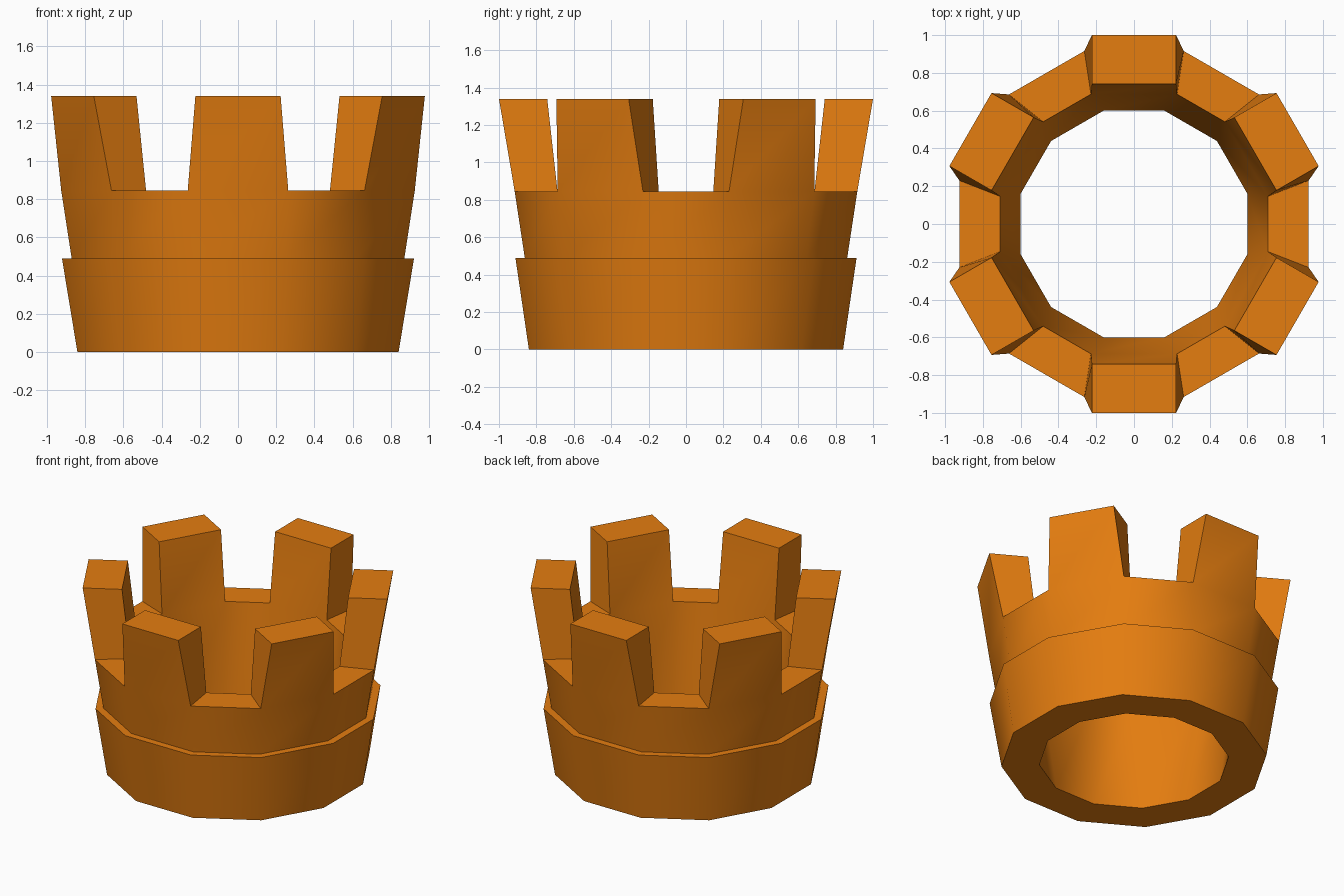
import bpy, bmesh, math
from mathutils import Matrix, Vector

if "Cube" in bpy.data.objects:
    bpy.data.objects.remove(bpy.data.objects["Cube"], do_unlink=True)

# One flat colour for the whole tower
orange = bpy.data.materials.new("orange")
orange.use_nodes = True
colour = (0.78, 0.205, 0.005, 1)
orange.diffuse_color = colour
bsdf = next(n for n in orange.node_tree.nodes if n.type == "BSDF_PRINCIPLED")
bsdf.inputs["Base Color"].default_value = colour


def ring(bm, distance, half_width, z):
    """Twelve points: six sides at a distance, each with the given half width."""
    points = []
    for k in range(6):
        turn = Matrix.Rotation(math.radians(30 + 60 * k), 3, "Z")
        for side in (-1, 1):
            points.append(bm.verts.new(turn @ Vector((distance, side * half_width, z))))
    return points


def skin(bm, a, b, sectors=range(12)):
    """Join two rings; even sectors hold battlements, odd ones hold gaps."""
    for i in sectors:
        j = (i + 1) % 12
        bm.faces.new((a[i], a[j], b[j], b[i]))


def finish(bm, name):
    mesh = bpy.data.meshes.new(name)
    bm.to_mesh(mesh)
    bm.free()
    mesh.materials.append(orange)
    obj = bpy.data.objects.new(name, mesh)
    bpy.context.collection.objects.link(obj)
    bpy.ops.object.select_all(action="DESELECT")
    obj.select_set(True)
    bpy.context.view_layer.objects.active = obj
    bpy.ops.object.shade_smooth_by_angle(angle=math.radians(40))


LEDGE, FLOOR, TOP = 0.49, 0.845, 1.34

# Base band: underside, flared outside and the ledge on top
bm = bmesh.new()
profile = [(0.6, 0.161, 0), (0.84, 0.225, 0), (0.912, 0.262, LEDGE), (0.862, 0.247, LEDGE)]
rings = [ring(bm, *p) for p in profile]
for a, b in zip(rings, rings[1:]):
    skin(bm, a, b)
finish(bm, "base_band")

# Tower wall: outer wall, gap floors, battlements and inner wall
bm = bmesh.new()
wall_foot = ring(bm, 0.862, 0.247, LEDGE)
outer_floor = ring(bm, 0.916, 0.263, FLOOR)
outer_top = ring(bm, 1.0, 0.223, TOP)
inner_top = ring(bm, 0.742, 0.223, TOP)
inner_floor = ring(bm, 0.687, 0.228, FLOOR)
inner_foot = ring(bm, 0.6, 0.161, 0)
battlements, gaps = range(0, 12, 2), range(1, 12, 2)
skin(bm, wall_foot, outer_floor)
skin(bm, outer_floor, inner_floor, gaps)
for a, b in ((outer_floor, outer_top), (outer_top, inner_top), (inner_top, inner_floor)):
    skin(bm, a, b, battlements)
for i in range(12):
    cheek = [r[i] for r in (outer_floor, outer_top, inner_top, inner_floor)]
    bm.faces.new(cheek if i % 2 == 0 else cheek[::-1])
skin(bm, inner_floor, inner_foot)
finish(bm, "tower_wall")
